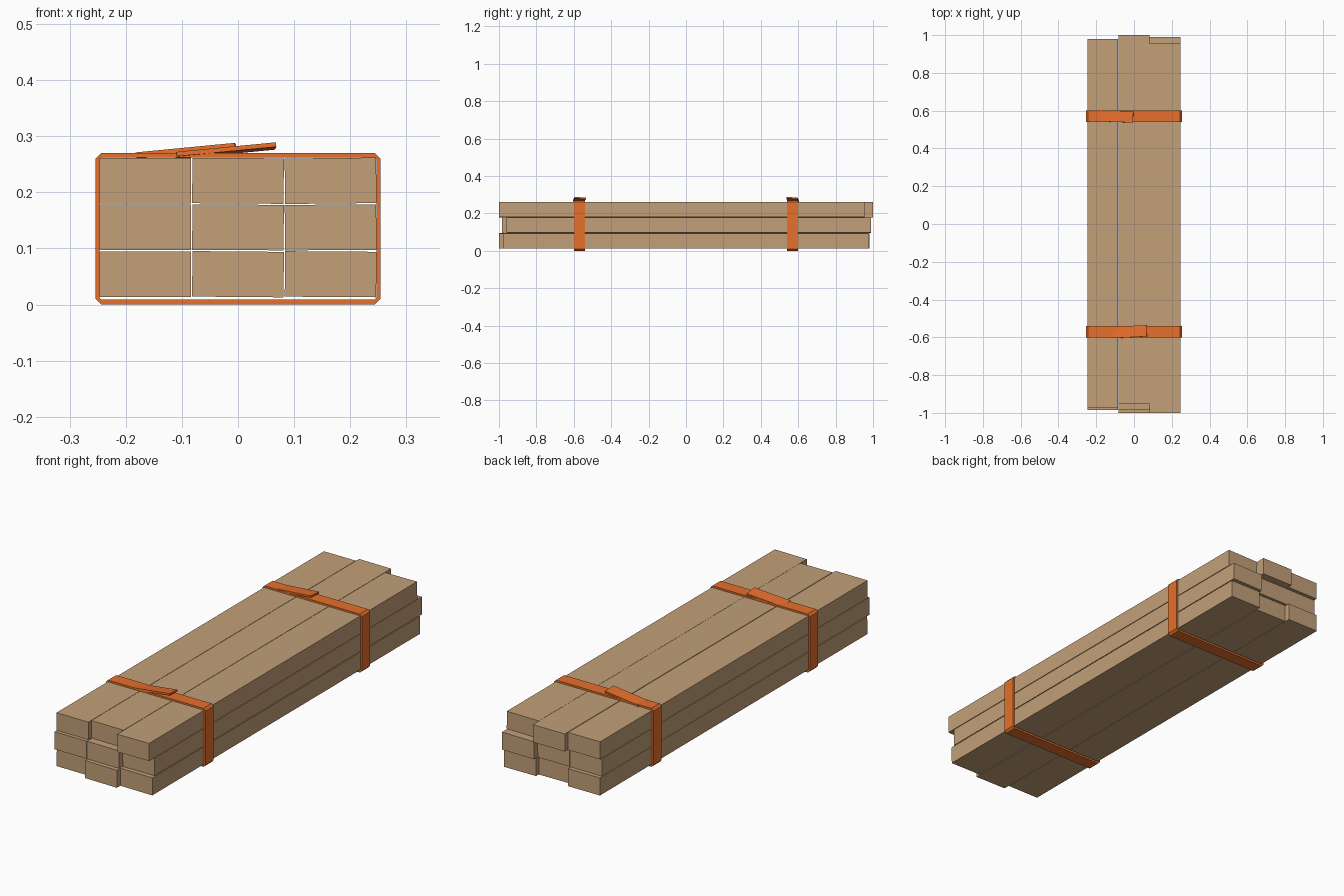
import bpy, bmesh
from math import radians
from mathutils import Matrix, Vector, Euler

if "Cube" in bpy.data.objects:
    bpy.data.objects.remove(bpy.data.objects["Cube"])


def material(name, rgb):
    m = bpy.data.materials.new(name)
    m.diffuse_color = (*rgb, 1)
    m.use_nodes = True
    m.node_tree.nodes["Principled BSDF"].inputs["Base Color"].default_value = m.diffuse_color
    return m


wood = material("wood", (0.54, 0.35, 0.19))
orange = material("strap_orange", (0.80, 0.16, 0.025))


def finish(name, bm, mat):
    bmesh.ops.recalc_face_normals(bm, faces=bm.faces)
    me = bpy.data.meshes.new(name)
    bm.to_mesh(me)
    bm.free()
    me.materials.append(mat)
    ob = bpy.data.objects.new(name, me)
    bpy.context.collection.objects.link(ob)
    return ob


def box(name, center, size, rot, mat):
    bm = bmesh.new()
    bmesh.ops.create_cube(bm, size=1, matrix=Matrix.Diagonal((*size, 1)))
    ob = finish(name, bm, mat)
    ob.location = center
    ob.rotation_euler = [radians(a) for a in rot]
    return ob


# Nine planks: staggered (y start, y end, roll in degrees) for left, middle, right
rows = {
    "bottom": (0.054, [(-0.97, 0.98, 0.1), (-1.0, 0.955, 0.5), (-0.977, 0.976, 0.4)]),
    "middle": (0.1375, [(-0.985, 0.965, 0.0), (-0.985, 0.965, 0.3), (-0.96, 0.99, -0.4)]),
    "top": (0.2205, [(-0.972, 0.979, 0.0), (-0.952, 1.0, 0.4), (-1.0, 0.955, -0.6)]),
}
for row, (z, planks) in rows.items():
    for col, x, (y0, y1, roll) in zip(("left", "middle", "right"), (-0.165, 0, 0.165), planks):
        box(f"plank_{row}_{col}", (x, (y0 + y1) / 2, z), (0.163, y1 - y0, 0.081),
            (0, roll, 0), wood)


# Closed strap loop with chamfered corners
def strap(name, y, width=0.06):
    def ring(hx, z0, z1, c):
        return [(-hx + c, z0), (hx - c, z0), (hx, z0 + c), (hx, z1 - c),
                (hx - c, z1), (-hx + c, z1), (-hx, z1 - c), (-hx, z0 + c)]

    outer, inner = ring(0.254, 0.0, 0.27, 0.01), ring(0.247, 0.009, 0.262, 0.003)
    bm = bmesh.new()
    loops = [[bm.verts.new((px, y + s * width / 2, pz)) for px, pz in prof]
             for prof, s in ((outer, -1), (outer, 1), (inner, 1), (inner, -1))]
    for k in range(4):
        a, b = loops[k], loops[(k + 1) % 4]
        for i in range(8):
            j = (i + 1) % 8
            bm.faces.new((a[i], a[j], b[j], b[i]))
    return finish(name, bm, orange)


# Straps and their loose tail ends lying on top
for name, y, x, roll, yaw in (("front", -0.57, -0.022, -5, 3), ("back", 0.57, -0.093, -3, -2)):
    strap(f"strap_{name}", y)
    box(f"strap_tail_{name}", (x, y, 0.274), (0.178, 0.06, 0.008), (roll, -5.5, yaw), orange)
